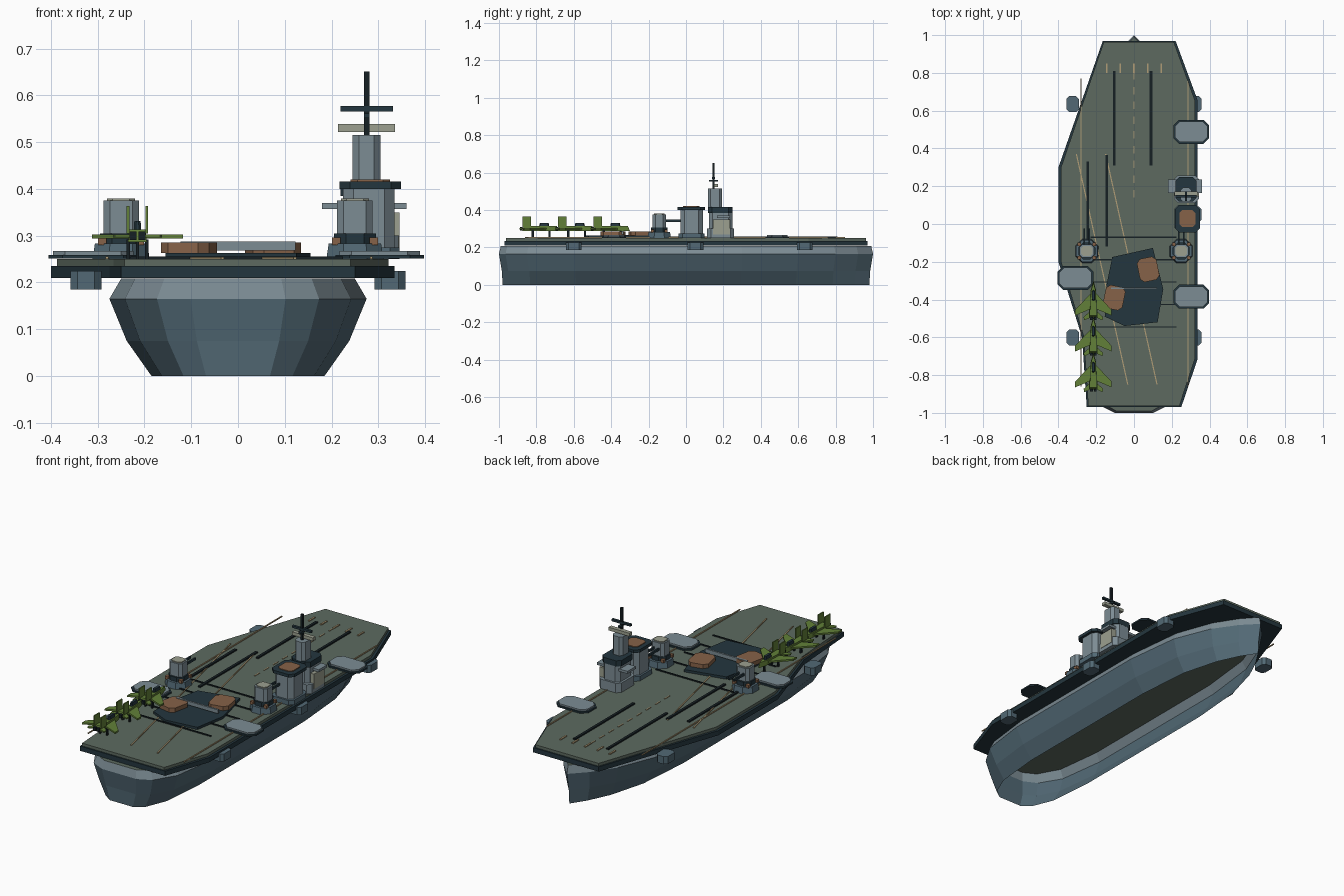
import bpy, bmesh, math
from mathutils import Vector

cube = bpy.data.objects.get("Cube")
if cube:
    bpy.data.objects.remove(cube, do_unlink=True)


def material(name, rgb):
    col = [((c / 255 + 0.055) / 1.055) ** 2.4 for c in rgb] + [1]
    m = bpy.data.materials.new(name)
    m.use_nodes = True
    m.diffuse_color = col
    m.node_tree.nodes["Principled BSDF"].inputs["Base Color"].default_value = col
    return m


HULL = material("hull slate", (82, 105, 117))
GREY = material("light grey", (124, 140, 148))
DECK = material("deck olive grey", (93, 106, 96))
DARK = material("dark blue grey", (36, 54, 62))
BLACK = material("near black", (22, 32, 36))
GREEN = material("aircraft green", (98, 128, 56))
BROWN = material("rust brown", (134, 98, 72))
TAN = material("marking tan", (176, 156, 118))
BEIGE = material("pale beige", (156, 160, 144))


def finish(name, bm, *mats):
    mesh = bpy.data.meshes.new(name)
    bm.to_mesh(mesh)
    bm.free()
    ob = bpy.data.objects.new(name, mesh)
    for m in mats:
        mesh.materials.append(m)
    bpy.context.collection.objects.link(ob)
    return ob


def prism(name, outline, z0, z1, mat, grow=1.0):
    """Extrude a plan outline; grow scales the top ring about its centre."""
    bm = bmesh.new()
    mid = sum((Vector(p) for p in outline), Vector((0, 0))) / len(outline)
    low = [bm.verts.new((x, y, z0)) for x, y in outline]
    high = [bm.verts.new((*(mid + (Vector(p) - mid) * grow), z1)) for p in outline]
    bm.faces.new(low)
    bm.faces.new(high)
    n = len(low)
    for i in range(n):
        j = (i + 1) % n
        bm.faces.new((low[i], low[j], high[j], high[i]))
    bmesh.ops.recalc_face_normals(bm, faces=bm.faces)
    return finish(name, bm, mat)


def plan(x, y, w, d, cut=0.0, turn=0.0):
    """Rectangle outline with optional cut corners and rotation."""
    a, b = w / 2, d / 2
    if cut:
        pts = [(a - cut, -b), (a, cut - b), (a, b - cut), (a - cut, b),
               (cut - a, b), (-a, b - cut), (-a, cut - b), (cut - a, -b)]
    else:
        pts = [(a, -b), (a, b), (-a, b), (-a, -b)]
    c, s = math.cos(turn), math.sin(turn)
    return [(x + c * u - s * v, y + s * u + c * v) for u, v in pts]


def block(name, x, y, w, d, z0, z1, mat, cut=0.0, turn=0.0, grow=1.0):
    return prism(name, plan(x, y, w, d, cut, turn), z0, z1, mat, grow)


def strip(name, start, end, width, z0, z1, mat):
    a, b = Vector(start), Vector(end)
    side = Vector((a.y - b.y, b.x - a.x)).normalized() * width / 2
    return prism(name, [a - side, b - side, b + side, a + side], z0, z1, mat)


# Hull: lofted shell, open below, closed by a plate on top
stations = [(-1, .37), (-.965, .63), (-.85, .88), (-.6, 1), (-.1, 1), (.3, 1),
            (.6, .87), (.8, .58), (.92, .28), (1, 0)]
levels = [(0, .185, .98), (.075, .238, .985), (.165, .275, 1), (.208, .25, .99)]
bm = bmesh.new()
rings = []
for z, half, reach in levels:
    left = [bm.verts.new((half * f, y * reach, z)) for y, f in stations]
    right = [bm.verts.new((-half * f, y * reach, z)) for y, f in stations[-2::-1]]
    rings.append(left + right)
count = len(rings[0])
for k in range(len(rings) - 1):
    for i in range(count):
        j = (i + 1) % count
        f = bm.faces.new((rings[k][i], rings[k][j], rings[k + 1][j], rings[k + 1][i]))
        f.material_index = 1 if k == 2 else 0
bm.faces.new(rings[-1]).material_index = 2
finish("hull", bm, HULL, GREY, DECK)

# Flight deck: dark edge slab and walking surface
edge = [(-.165, .97), (.22, .97), (.335, .66), (.335, -.72), (.25, -.97),
        (-.25, -.97), (-.275, -.6), (-.4, -.2), (-.4, .3)]
prism("deck_edge", edge, .21, .235, DARK)
prism("flight_deck", [(x * .965 - .001, y * .993) for x, y in edge], .235, .25, DECK)

# Side sponsons
for side in (-1, 1):
    for y in (-.6, .05, .635):
        block("sponson", side * .325, y, .066, .085, .185, .225, HULL, .015)

# Aircraft lifts
for x, y in ((.303, .488), (.303, -.385), (-.31, -.285)):
    block("lift_rim", x, y, .19, .127, .251, .259, DARK, .03)
    block("lift_platform", x, y, .172, .11, .259, .267, GREY, .026)

# Catapult tracks
for x, y0, y1 in ((-.105, .31, .81), (.09, .31, .81), (-.245, -.13, .33), (-.145, -.12, .365)):
    strip("catapult_track", (x, y0), (x, y1), .014, .25, .257, BLACK)

# Arresting wires
for i in range(5):
    y = -.07 - i * .119
    strip("arresting_wire", (-.23, y), (.225, y), .006, .25, .256, BLACK)

# Painted markings
for x in (-.305, -.15):
    strip("angled_line", (x, .37), (x + .272, -.85), .006, .25, .254, TAN)
strip("left_edge_line", (.285, .76), (.285, -.86), .006, .25, .255, TAN)
strip("right_edge_line", (-.28, .77), (-.28, -.86), .006, .25, .255, TAN)
for i in range(9):
    y = .14 + i * .078
    strip("centre_dash", (0, y), (0, y + .04), .005, .25, .253, TAN)
for i in range(-2, 3):
    block("bow_mark", i * .0725, .825, .009, .05, .25, .255, TAN)

# Torn deck patch with loose plates and a bar
prism("deck_patch", [(-.115, -.175), (.1, -.127), (.155, -.345), (.125, -.52),
                     (-.05, -.54), (-.155, -.49), (-.145, -.32)], .25, .263, DARK)
block("loose_plate", .075, -.24, .105, .125, .263, .285, BROWN, .02, .2)
block("loose_plate", -.105, -.39, .105, .125, .263, .285, BROWN, .02, -.2)
block("patch_bar", 0, -.34, .245, .01, .268, .288, GREY)

# Gun turrets
for x in (-.25, .25):
    y = -.143
    block("turret_base", x, y, .122, .125, .25, .283, HULL, .035, grow=.92)
    block("turret_ring", x, y, .09, .09, .283, .305, DARK, .026)
    for sx in (-1, 1):
        for sy in (-1, 1):
            block("ammo_box", x + sx * .04, y + sy * .036, .018, .018, .28, .296, BROWN)
    block("turret_body", x, y, .076, .07, .303, .375, GREY, .014)
    block("turret_roof", x, y, .06, .055, .375, .38, BEIGE, .012)
    for sx in (-1, 1):
        block("gun_barrel", x + sx * .014, y + .075, .008, .09, .336, .348, DARK)

# Funnel
block("funnel_base", .28, .03, .13, .14, .25, .275, HULL, .02)
block("funnel", .28, .03, .11, .12, .275, .4, GREY, .022)
block("funnel_cap", .283, .028, .132, .145, .4, .416, DARK, .022)
block("funnel_mouth", .283, .028, .085, .09, .416, .42, BROWN, .015)

# Island tower
block("tower_plinth", .278, .185, .13, .145, .25, .3, GREY, .02)
block("tower", .275, .185, .1, .125, .3, .4, GREY, .02)
block("tower_panel", .33, .19, .03, .09, .27, .35, BEIGE)
block("bridge_wing", .27, .2, .18, .07, .357, .37, GREY)
block("bridge_windows", .275, .183, .112, .13, .385, .415, DARK, .02)
block("upper_tower", .275, .155, .06, .075, .415, .515, GREY, .014)
block("sensor_bar", .275, .16, .122, .022, .522, .539, BEIGE)
block("mast", .275, .147, .012, .012, .51, .651, BLACK)
block("mast_crossbar", .275, .147, .112, .014, .566, .577, DARK)
block("mast_cross_spar", .275, .147, .012, .05, .552, .561, DARK)

# Parked aircraft, noses toward the bow
for y in (-.41, -.6, -.79):
    x = -.215
    prism("fuselage", [(x, y + .11), (x - .014, y + .06), (x - .02, y - .085),
                       (x + .02, y - .085), (x + .014, y + .06)], .287, .313, GREEN, .9)
    for s in (-1, 1):
        prism("wing", [(x + s * .012, y + .045), (x + s * .097, y - .045),
                       (x + s * .097, y - .075), (x + s * .015, y - .04)], .294, .303, GREEN)
        prism("tail_plane", [(x + s * .015, y - .05), (x + s * .052, y - .083),
                             (x + s * .048, y - .1), (x + s * .015, y - .085)], .296, .303, GREEN)
        block("tail_fin", x + s * .02, y - .062, .006, .045, .305, .364, GREEN)
        block("nozzle", x + s * .01, y - .09, .015, .014, .291, .309, BLACK)
        block("main_gear", x + s * .02, y - .03, .007, .012, .25, .292, BLACK)
    block("canopy", x, y + .032, .016, .055, .312, .331, DARK, .005, grow=.85)
    block("nose_gear", x, y + .06, .007, .012, .25, .29, BLACK)
